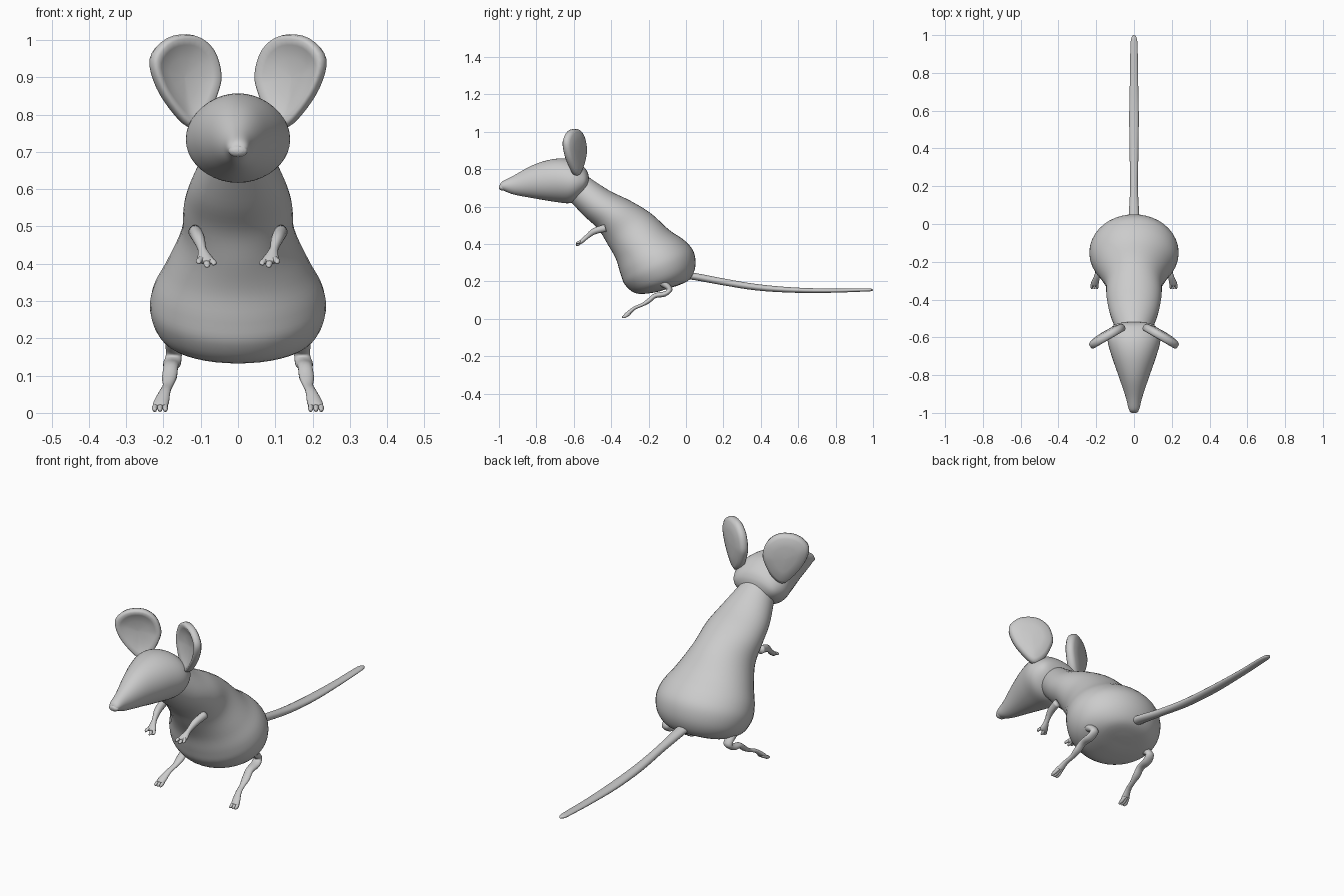
import bpy, bmesh, math
from mathutils import Vector

fur = bpy.data.materials.new("light_grey")
fur.diffuse_color = (0.6, 0.6, 0.6, 1)


def spline(keys, steps, closed=False):
    """Smooth curve through rows of numbers."""
    n, out = len(keys), []
    for i in range(n if closed else n - 1):
        if closed:
            p = [keys[(i + k) % n] for k in (-1, 0, 1, 2)]
        else:
            p = [keys[min(max(i + k, 0), n - 1)] for k in (-1, 0, 1, 2)]
        for s in range(steps):
            t = s / steps
            out.append([b + 0.5 * t * (c - a + t * (2*a - 5*b + 4*c - d + t * (3*(b - c) + d - a)))
                        for a, b, c, d in zip(*p)])
    return out if closed else out + [list(keys[-1])]


def skin(name, rings, mirror=False):
    """Closed smooth surface over a list of rings."""
    bm = bmesh.new()
    loops = [[bm.verts.new(p) for p in r] for r in rings]
    n = len(loops[0])
    for a, b in zip(loops, loops[1:]):
        for i in range(n):
            bm.faces.new((a[i], a[(i + 1) % n], b[(i + 1) % n], b[i]))
    bm.faces.new(loops[0])
    bm.faces.new(loops[-1])
    bmesh.ops.recalc_face_normals(bm, faces=bm.faces)
    me = bpy.data.meshes.new(name)
    bm.to_mesh(me)
    bm.free()
    me.materials.append(fur)
    ob = bpy.data.objects.new(name, me)
    bpy.context.collection.objects.link(ob)
    for f in me.polygons:
        f.use_smooth = True
    if mirror:
        ob.modifiers.new("mirror", 'MIRROR')
    return ob


def loft(name, sections, steps=5, sides=40, mirror=False):
    """Sections: x, upper y, upper z, lower y, lower z, half width."""
    rings = []
    for x, y1, z1, y2, z2, w in spline(sections, steps):
        ring = []
        for i in range(sides):
            a = math.tau * i / sides
            c = math.cos(a)
            ring.append(Vector((x + max(w, 0.001) * math.sin(a),
                                (y1 + y2) / 2 + c * (y1 - y2) / 2,
                                (z1 + z2) / 2 + c * (z1 - z2) / 2)))
        rings.append(ring)
    return skin(name, rings, mirror)


def tube(name, path, steps=4, sides=14, mirror=False):
    """Path rows: x, y, z, half width, half height."""
    rows = []
    for i, (x, y, z, w, h) in enumerate(path):
        a, b = path[max(i - 1, 0)], path[min(i + 1, len(path) - 1)]
        dy, dz = b[1] - a[1], b[2] - a[2]
        d = math.hypot(dy, dz) or 1
        ny, nz = -dz / d * h, dy / d * h
        rows.append((x, y + ny, z + nz, y - ny, z - nz, w))
    return loft(name, rows, steps, sides, mirror)


# Pear-shaped body from neck to rump
loft("body", [
    (0, -.54, .77, -.63, .64, .080),
    (0, -.41, .685, -.545, .55, .125),
    (0, -.30, .632, -.47, .48, .145),
    (0, -.19, .565, -.42, .40, .152),
    (0, -.09, .475, -.375, .32, .192),
    (0, -.01, .42, -.35, .24, .228),
    (0, .04, .36, -.325, .18, .235),
    (0, .05, .28, -.265, .135, .205),
    (0, .02, .21, -.17, .14, .135),
    (0, -.05, .175, -.10, .16, .04)])

# Pointed head
loft("head", [
    (0, -.995, .718, -.995, .695, .018),
    (0, -.98, .735, -.975, .685, .029),
    (0, -.92, .766, -.92, .664, .043),
    (0, -.81, .825, -.82, .645, .078),
    (0, -.70, .855, -.70, .625, .118),
    (0, -.61, .85, -.62, .618, .140),
    (0, -.55, .815, -.57, .645, .126),
    (0, -.525, .78, -.535, .685, .095),
    (0, -.518, .745, -.52, .72, .03)])

# Nose tip
tube("nose", [(0, -.96, .70, .015, .012), (0, -.975, .702, .025, .017),
              (0, -.992, .703, .024, .015), (0, -1.0, .703, .012, .007)])

# Large dished ears, as rings scaled about the middle of the outline
outline = spline([(.05, .91), (.07, .975), (.12, 1.013), (.19, 1.005), (.234, .95),
                  (.215, .87), (.165, .795), (.125, .765), (.085, .80), (.058, .86)], 4, True)
cx, cz = .142, .90
rings = []
for scale, depth in [(.03, -.002), (.45, .002), (.75, .013), (.9, .022), (.98, .015), (1, 0),
                     (.97, -.012), (.85, -.021), (.5, -.028), (.03, -.03)]:
    ring = []
    for x, z in outline:
        px, pz = cx + (x - cx) * scale, cz + (z - cz) * scale
        ring.append(Vector((px - .5 * depth, -.545 - (px - .06) * .58 - .85 * depth, pz)))
    rings.append(ring)
skin("ear", rings, True)

# Small forelegs with three-fingered paws
tube("foreleg", [(.115, -.43, .485, .018, .02), (.106, -.49, .468, .017, .017),
                 (.096, -.53, .438, .012, .012), (.087, -.56, .412, .022, .011),
                 (.085, -.572, .405, .018, .008)], mirror=True)
for x, z in ((.066, .398), (.083, .392), (.104, .402)):
    tube("finger", [(.088, -.55, .42, .008, .007), (x, -.575, z + .006, .009, .007),
                    (x, -.588, z, .004, .003)], sides=8, mirror=True)

# Hind legs: thigh to heel, then a long jointed foot
tube("hind_leg", [(.165, -.16, .215, .030, .024), (.170, -.115, .185, .025, .02),
                  (.172, -.088, .155, .022, .016), (.177, -.115, .132, .024, .014),
                  (.180, -.165, .123, .020, .013), (.184, -.20, .095, .020, .012),
                  (.188, -.235, .074, .014, .009), (.196, -.275, .057, .015, .009),
                  (.206, -.31, .028, .021, .011), (.209, -.325, .018, .018, .008)], mirror=True)
for dx in (-.014, 0, .014):
    tube("toe", [(.206 + dx * .6, -.30, .03, .008, .009), (.209 + dx, -.325, .014, .008, .009),
                 (.209 + dx, -.342, .007, .005, .005)], sides=8, mirror=True)

# Long tail
tube("tail", [(0, -.03, .235, .028, .019), (0, .05, .225, .028, .019),
              (0, .20, .197, .021, .018), (0, .38, .168, .024, .017),
              (0, .58, .153, .026, .014), (0, .78, .150, .022, .011),
              (0, .92, .153, .020, .009), (0, .98, .154, .016, .008),
              (0, 1.0, .154, .004, .003)])
